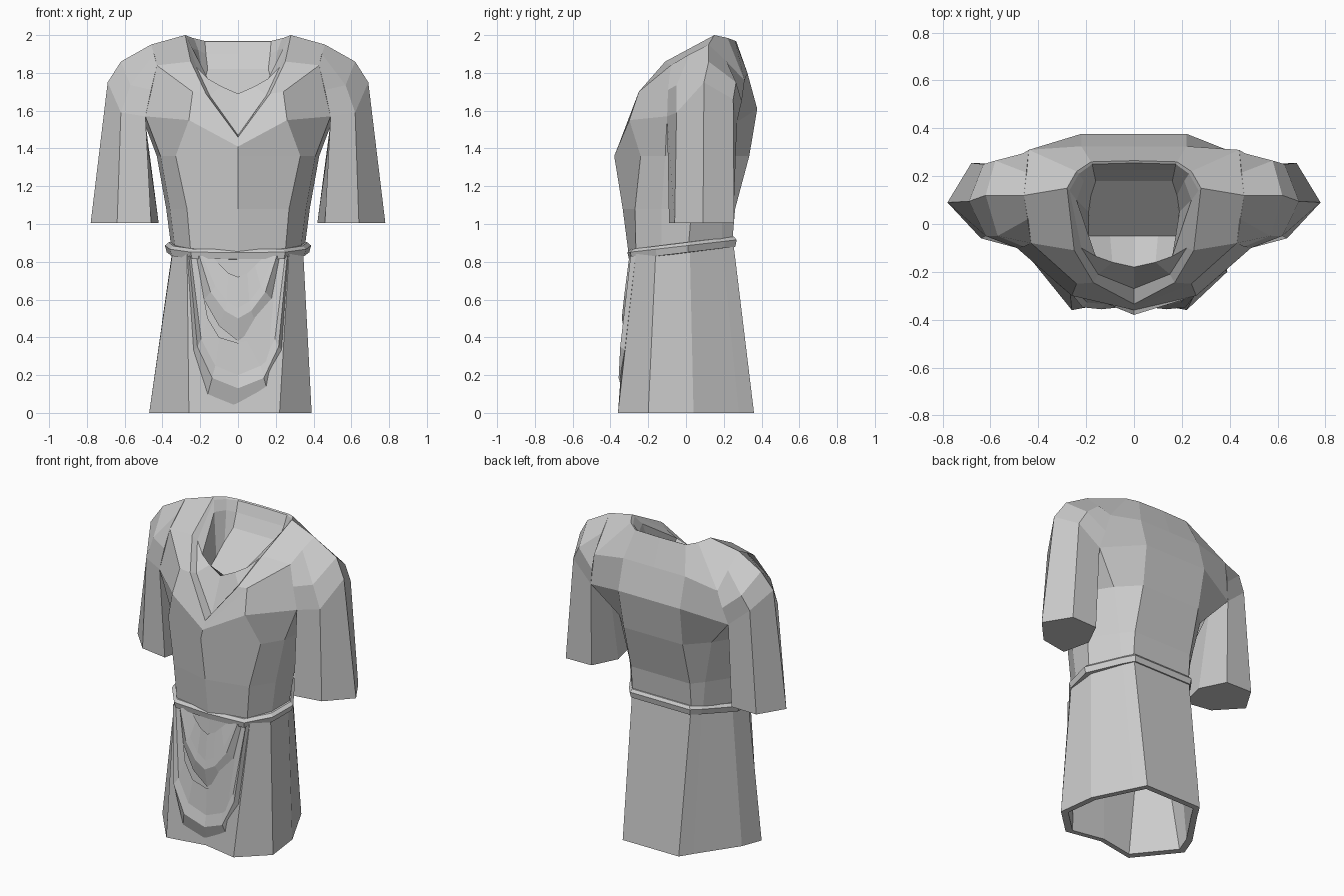
import bpy, bmesh


def loft(name, rings, cap_start=False, cap_end=False, closed=True):
    """Flat-shaded skin through rings that all have the same point count."""
    bm = bmesh.new()
    vr = [[bm.verts.new(p) for p in r] for r in rings]
    n = len(vr[0])
    for a, b in zip(vr, vr[1:]):
        for i in range(n if closed else n - 1):
            j = (i + 1) % n
            bm.faces.new((a[i], a[j], b[j], b[i]))
    if cap_start:
        bm.faces.new(vr[0][::-1])
    if cap_end:
        bm.faces.new(vr[-1])
    bmesh.ops.recalc_face_normals(bm, faces=bm.faces)
    me = bpy.data.meshes.new(name)
    bm.to_mesh(me)
    bm.free()
    ob = bpy.data.objects.new(name, me)
    bpy.context.collection.objects.link(ob)
    return ob


def full(half):
    """Mirror a half ring that runs from front centre to back centre."""
    return half + [(-p[0],) + tuple(p[1:]) for p in half[-2:0:-1]]


def at(z, half):
    return [(x, y, z) for x, y in half]


# Torso: waist up to the collar edge
torso_low = [
    at(0.85, [(0, -.305), (.25, -.265), (.33, -.13), (.35, .01), (.25, .19), (.21, .24), (0, .24)]),
    at(1.08, [(0, -.335), (.27, -.27), (.36, -.13), (.38, .03), (.27, .19), (.21, .26), (0, .26)]),
    at(1.36, [(0, -.38), (.33, -.24), (.41, -.11), (.43, .05), (.33, .21), (.21, .335), (0, .335)]),
]
torso_high = [
    [(0, -.36, 1.41), (.26, -.3, 1.55), (.49, -.1, 1.57), (.52, .09, 1.6),
     (.49, .27, 1.54), (.22, .377, 1.61), (0, .377, 1.61)],
    [(0, -.345, 1.42), (.24, -.25, 1.7), (.43, -.08, 1.84), (.46, .12, 1.95),
     (.44, .31, 1.76), (.22, .325, 1.8), (0, .325, 1.8)],
]
collar_edge = [(0, -.335, 1.46), (.17, -.245, 1.69), (.25, -.11, 1.86), (.28, .15, 2.0),
               (.24, .22, 1.985), (.18, .26, 1.97), (0, .265, 1.97)]
loft("torso", [full(r) for r in torso_low + torso_high + [collar_edge]])

# Undershirt: collar lip, recessed panel in the V, neckline and inside of the neck
undershirt = [
    collar_edge,
    [(0, -.27, 1.47), (.15, -.21, 1.68), (.22, -.1, 1.83), (.27, .14, 1.985),
     (.23, .21, 1.975), (.175, .25, 1.965), (0, .255, 1.965)],
    [(0, -.18, 1.69), (.09, -.16, 1.73), (.16, -.135, 1.77), (.24, .1, 1.93),
     (.21, .18, 1.92), (.17, .225, 1.9), (0, .225, 1.9)],
    [(0, -.05, 1.6), (.1, -.05, 1.6), (.19, -.05, 1.6), (.19, .05, 1.67),
     (.18, .12, 1.75), (.16, .18, 1.82), (0, .18, 1.82)],
]
loft("undershirt", [full(r) for r in undershirt], cap_end=True)

# Six-sided sleeves running up into the shoulders
sleeve = [
    at(1.005, [(.78, .09), (.64, -.06), (.46, -.09), (.42, .09), (.5, .25), (.68, .255)]),
    [(.69, .095, 1.75), (.62, -.05, 1.59), (.49, -.1, 1.57), (.5, .09, 1.57),
     (.49, .27, 1.54), (.63, .25, 1.66)],
    [(.62, .12, 1.86), (.57, -.05, 1.735), (.46, -.095, 1.71), (.4, .05, 1.72),
     (.465, .295, 1.65), (.58, .265, 1.75)],
    [(.46, .12, 1.95), (.445, .02, 1.9), (.43, -.08, 1.84), (.38, .05, 1.8),
     (.44, .31, 1.76), (.45, .215, 1.86)],
]
for side, s in (("left", -1), ("right", 1)):
    loft(side + "_sleeve", [[(s * x, y, z) for x, y, z in r] for r in sleeve], True, True)

# Skirt: outer wall, thick hem, inner wall
hem = [(-.01, -.315), (.22, -.36), (.39, -.2), (.36, .04), (.24, .28), (.2, .36),
       (-.2, .36), (-.25, .28), (-.42, .03), (-.47, -.1), (-.26, -.36)]
waist = [(0, -.3), (.27, -.265), (.345, -.16), (.345, .02), (.25, .19), (.21, .25),
         (-.21, .25), (-.25, .19), (-.345, .02), (-.345, -.14), (-.27, -.265)]


def belt_z(y):
    return .877 + .115 * y


def shrink(ring, k):
    return [(x * k, y * k) for x, y in ring]


loft("skirt", [
    [(x, y, belt_z(y)) for x, y in waist],
    at(0, hem),
    at(0, shrink(hem, .9)),
    at(.78, shrink(waist, .9)),
], cap_end=True)

# Belt: faceted band tilted up towards the back
belt = full([(0, -.31), (.25, -.295), (.36, -.16), (.387, .01), (.26, .21), (.215, .268), (0, .268)])
band = [(.88, -.03), (.975, -.028), (1.0, .008), (.95, .025), (.86, .027)]
loft("belt", [[(x * k, y * k, belt_z(y) + dz) for x, y in belt] for k, dz in band])


# Swags: U-shaped folds hanging on the front of the skirt
def front_y(x, z):
    edge = -.36 + .1 * z / .86
    return -.312 + (edge + .312) * min(abs(x) / .25, 1)


def swag(name, rows):
    """Each row is (half path of x, z, distance proud of the skirt)."""
    rings = []
    for half, out in rows:
        path = half + [(-x, z) for x, z in half[-2::-1]]
        rings.append([(x, front_y(x, z) - out, z) for x, z in path])
    loft(name, rings, closed=False)


swag("long_swag", [
    ([(.27, .83), (.235, .33), (.16, .1), (0, .03)], -.004),
    ([(.26, .83), (.215, .35), (.137, .185), (0, .13)], .03),
    ([(.25, .83), (.195, .39), (.12, .25), (0, .2)], .014),
    ([(.22, .83), (.16, .5), (.1, .4), (0, .37)], .006),
])
swag("short_swag", [
    ([(.22, .83), (.18, .6), (.1, .46), (0, .38)], .004),
    ([(.205, .83), (.145, .64), (.07, .54), (0, .5)], .028),
    ([(.19, .83), (.12, .67), (.06, .59), (0, .555)], .02),
    ([(.14, .83), (.09, .78), (.05, .74), (0, .72)], .002),
])
